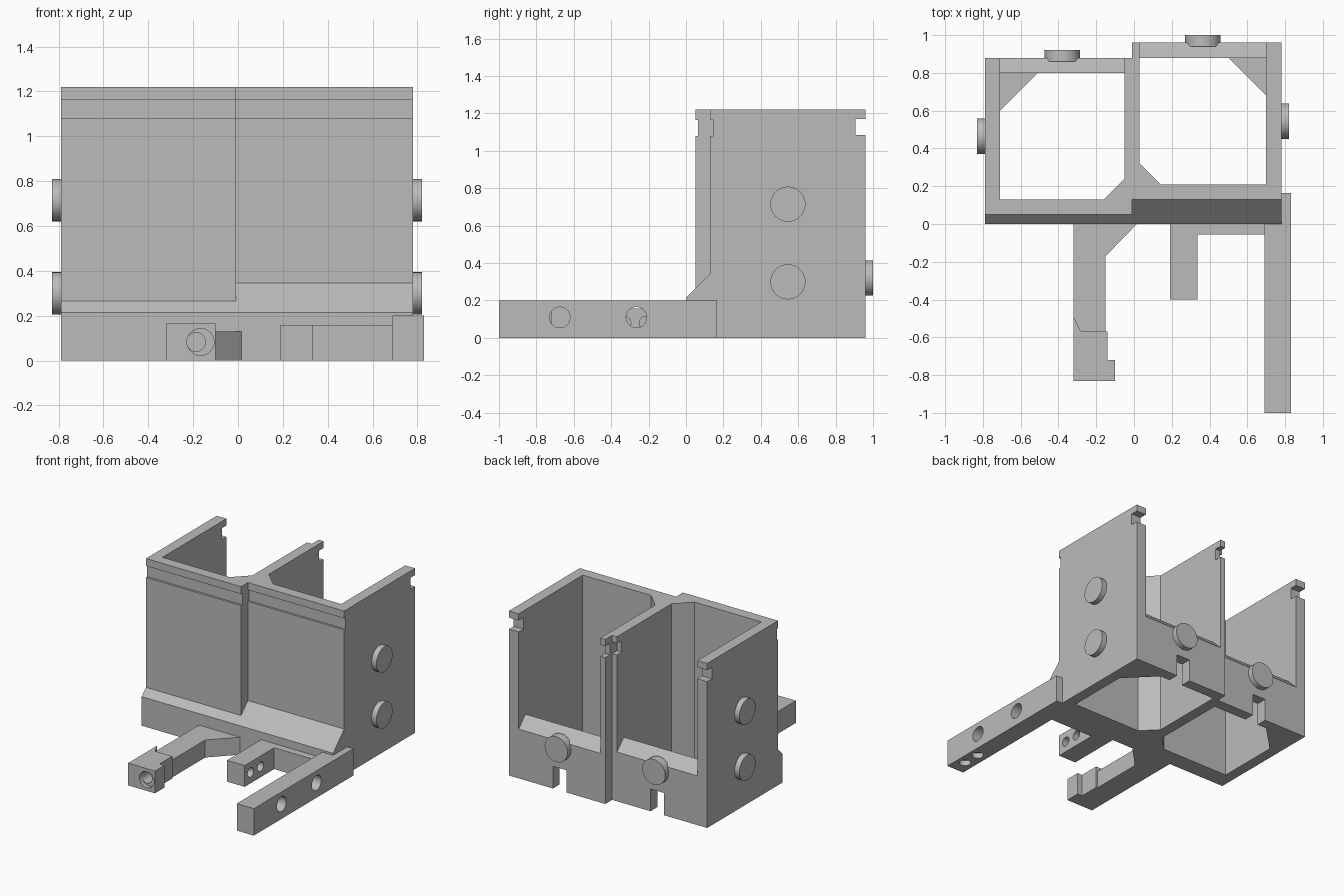
import bpy, bmesh, math
from mathutils import Vector, Matrix

cube = bpy.data.objects.get("Cube")
if cube:
    bpy.data.objects.remove(cube, do_unlink=True)

GREY = (0.5, 0.5, 0.5, 1)
mat = bpy.data.materials.new("plain grey")
mat.use_nodes = True
mat.diffuse_color = GREY
mat.node_tree.nodes["Principled BSDF"].inputs["Base Color"].default_value = GREY


def finish(name, bm):
    bmesh.ops.recalc_face_normals(bm, faces=bm.faces)
    mesh = bpy.data.meshes.new(name)
    bm.to_mesh(mesh)
    bm.free()
    mesh.materials.append(mat)
    ob = bpy.data.objects.new(name, mesh)
    bpy.context.collection.objects.link(ob)
    return ob


def prism(name, pts, axis, lo, hi):
    """Extrude a flat outline along an axis: 'x' takes (y, z), 'z' takes (x, y)."""
    place = (lambda p, t: (t, *p)) if axis == "x" else (lambda p, t: (*p, t))
    bm = bmesh.new()
    face = bm.faces.new([bm.verts.new(place(p, lo)) for p in pts])
    ext = bmesh.ops.extrude_face_region(bm, geom=[face])
    verts = [g for g in ext["geom"] if isinstance(g, bmesh.types.BMVert)]
    bmesh.ops.translate(bm, verts=verts, vec=Vector(place((0, 0), hi - lo)))
    return finish(name, bm)


def box(name, x0, x1, y0, y1, z0, z1):
    return prism(name, [(x0, y0), (x1, y0), (x1, y1), (x0, y1)], "z", z0, z1)


def cylinder(name, centre, radius, length, axis):
    turn = {"x": Matrix.Rotation(math.pi / 2, 4, "Y"),
            "y": Matrix.Rotation(math.pi / 2, 4, "X"), "z": Matrix()}[axis]
    bm = bmesh.new()
    bmesh.ops.create_cone(bm, cap_ends=True, segments=40, radius1=radius, radius2=radius,
                          depth=length, matrix=Matrix.Translation(centre) @ turn)
    return finish(name, bm)


def smooth(ob):
    bpy.ops.object.select_all(action="DESELECT")
    ob.select_set(True)
    bpy.context.view_layer.objects.active = ob
    bpy.ops.object.shade_smooth_by_angle(angle=math.radians(30))


def cut(ob, *cutters):
    bpy.context.view_layer.objects.active = ob
    for c in cutters:
        mod = ob.modifiers.new("cut", "BOOLEAN")
        mod.operation = "DIFFERENCE"
        mod.solver = "EXACT"
        mod.object = c
        bpy.ops.object.modifier_apply(modifier=mod.name)
        bpy.data.objects.remove(c, do_unlink=True)
    smooth(ob)


H, WALL, SPLIT = 1.22, 0.08, -0.01


def bay(side, outer, inner, front, back, button_x):
    """One open bay; outer and inner are the x limits of its opening."""
    s = 1 if outer > inner else -1
    # Side outline with sloped skirt, front groove and rear hook notch
    outline = [(0, 0), (0, 0.215), (front, 0.215 + front),
               (front, 1.08), (front + 0.015, 1.08), (front + 0.015, 1.165), (front, 1.165),
               (front, H), (back, H), (back, 1.17), (back - 0.055, 1.17),
               (back - 0.055, 1.085), (back, 1.085), (back, 0)]
    shell = prism(side + "_bay", outline, "x", *sorted((SPLIT, outer + s * WALL)))
    # Vertical opening with a chamfered inner front corner
    f, b = front + WALL, back - WALL
    hole = prism("opening", [(outer, f), (inner + s * 0.11, f), (inner, f + 0.11),
                             (inner, b), (outer, b)], "z", -0.1, H + 0.1)
    # Open back above a low sloped rear wall
    rear = prism("rear_opening", [(b - 0.02, 0.465), (back + 0.1, 0.265), (back + 0.1, 2),
                                  (b - 0.02, 2)], "x", *sorted((outer, inner)))
    notch = box("rear_notch", button_x - 0.055, button_x + 0.055, b - 0.05, back + 0.1, -0.1, 0.165)
    cut(shell, hole, rear, notch)
    # Corner gusset at the outer rear corner
    prism(side + "_gusset", [(outer, b), (outer - s * 0.2, b), (outer, b - 0.2)], "z", 0, 0.2)
    # Round buttons on the side and the back
    wall_x = outer + s * WALL
    for level, z in (("lower", 0.3), ("upper", 0.715)):
        smooth(cylinder(f"{side}_{level}_button", (wall_x + s * 0.01, front + 0.415, z), 0.094, 0.06, "x"))
    smooth(cylinder(side + "_back_button", (button_x, back + 0.01, 0.32), 0.094, 0.06, "y"))
    return shell


bay("right", -0.71, -0.05, 0.05, 0.88, -0.38)
bay("left", 0.70, 0.03, 0.13, 0.96, 0.365)

# Long side arm with cross holes and two blind holes underneath
long_arm = prism("long_arm", [(0.69, -1), (0.83, -1), (0.83, 0.165), (0.78, 0.165),
                              (0.78, 0), (0.69, 0)], "z", 0, 0.2)
cut(long_arm,
    *[cylinder("cross_hole", (0.76, y, 0.11), 0.055, 0.4, "x") for y in (-0.675, -0.265)],
    *[cylinder("blind_hole", (0.765, y, 0), 0.04, 0.08, "z") for y in (-0.89, -0.755)])

# Short arm with its connecting bar
short_arm = prism("short_arm", [(0.19, 0), (0.19, -0.4), (0.335, -0.4), (0.335, -0.055),
                                (0.69, -0.055), (0.69, 0)], "z", 0, 0.158)
cut(short_arm, *[cylinder("short_arm_hole", (0.26, y, 0.08), 0.035, 0.3, "x")
                 for y in (-0.33, -0.215)])

# Middle arm with a root brace and a socket block at its tip
prism("middle_arm", [(-0.32, 0), (-0.32, -0.57), (-0.15, -0.57), (-0.15, -0.17), (0.015, 0)],
      "z", 0, 0.13)
prism("middle_arm_rib", [(-0.32, -0.49), (-0.32, -0.57), (-0.28, -0.57)], "z", 0.13, 0.165)
socket = prism("socket_block", [(-0.32, -0.57), (-0.32, -0.83), (-0.1, -0.83), (-0.1, -0.72),
                                (-0.14, -0.72), (-0.14, -0.57)], "z", 0, 0.165)
cut(socket, cylinder("socket_rim", (-0.167, -0.83, 0.083), 0.06, 0.06, "y"),
    cylinder("socket_hole", (-0.187, -0.83, 0.083), 0.042, 0.34, "y"))
